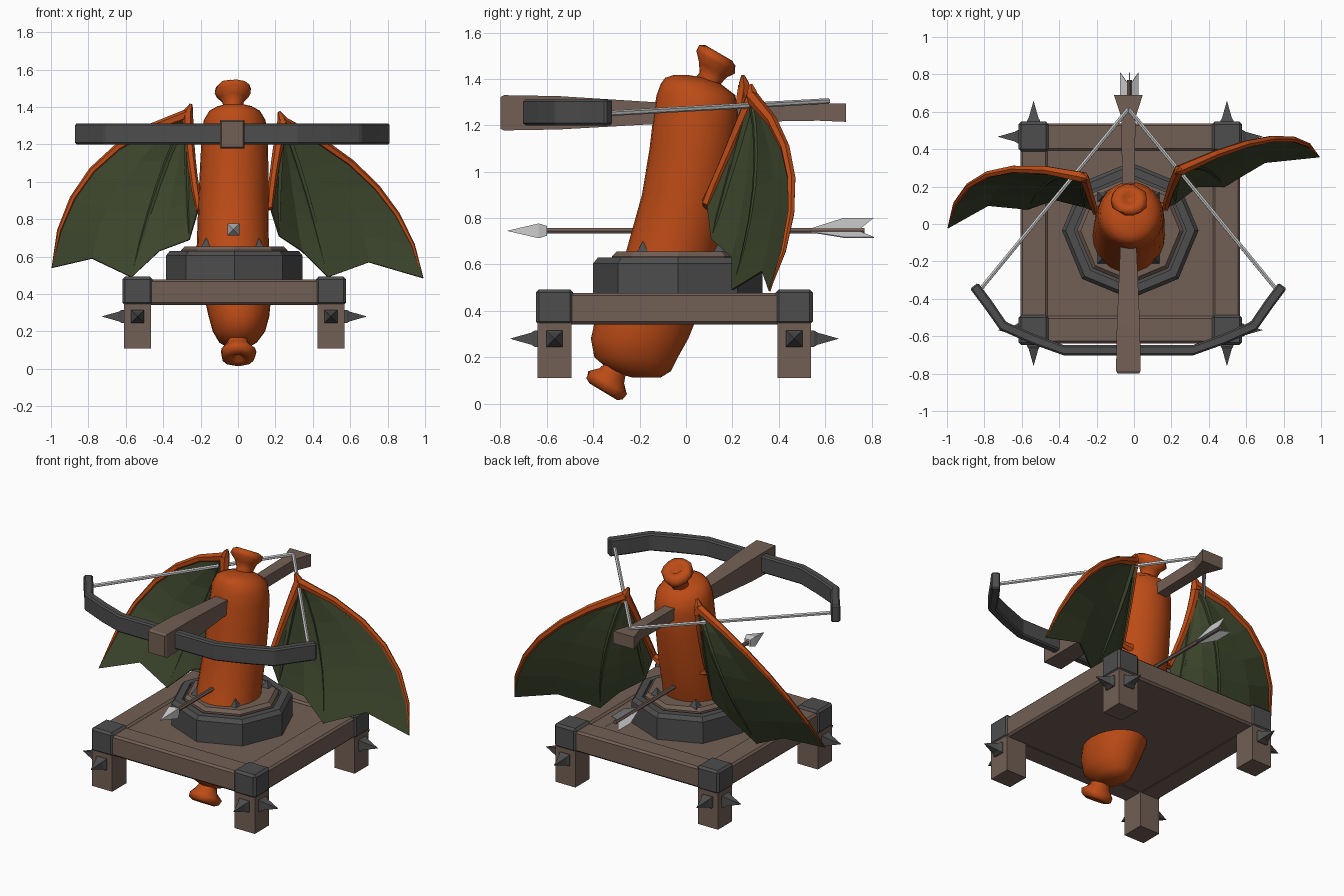
import bpy, random
from math import sin, cos, pi
from mathutils import Vector as V

random.seed(4)


def material(name, rgb):
    m = bpy.data.materials.new(name)
    m.diffuse_color = (*rgb, 1)
    return m


WOOD = material("wood", (0.17, 0.115, 0.09))
IRON = material("iron", (0.075, 0.075, 0.075))
ORANGE = material("orange_skin", (0.5, 0.07, 0.008))
GREEN = material("green_membrane", (0.045, 0.06, 0.025))


def mesh(name, verts, faces, mat=None, smooth=False, bevel=0, thick=0):
    me = bpy.data.meshes.new(name)
    me.from_pydata([tuple(v) for v in verts], [], faces)
    me.polygons.foreach_set("use_smooth", [smooth] * len(me.polygons))
    if mat:
        me.materials.append(mat)
    ob = bpy.data.objects.new(name, me)
    bpy.context.collection.objects.link(ob)
    if thick:
        mod = ob.modifiers.new("thickness", 'SOLIDIFY')
        mod.thickness, mod.offset = thick, 0
    if bevel:
        mod = ob.modifiers.new("bevel", 'BEVEL')
        mod.width, mod.segments = bevel, 1
    return ob


def loft(name, rings, mat=None, **kw):
    n, m = len(rings[0]), len(rings)
    faces = [(a * n + i, a * n + (i + 1) % n, (a + 1) * n + (i + 1) % n, (a + 1) * n + i)
             for a in range(m - 1) for i in range(n)]
    faces += [tuple(reversed(range(n))), tuple(range((m - 1) * n, m * n))]
    return mesh(name, [p for r in rings for p in r], faces, mat, **kw)


def box(name, lo, hi, mat, bevel=0.0):
    rings = [[(lo[0], lo[1], z), (hi[0], lo[1], z), (hi[0], hi[1], z), (lo[0], hi[1], z)]
             for z in (lo[2], hi[2])]
    return loft(name, rings, mat, bevel=bevel)


def tube(name, pts, radii, sides, mat=None, phase=0.0, axis=None, jitter=0, **kw):
    pts, rings = [V(p) for p in pts], []
    for k, p in enumerate(pts):
        t = V(axis) if axis else pts[min(k + 1, len(pts) - 1)] - pts[max(k - 1, 0)]
        t.normalize()
        ref = V((0, 1, 0)) if abs(t.y) < 0.9 else V((0, 0, 1))
        u = ref.cross(t).normalized()
        w = t.cross(u)
        rings.append([p + (u * cos(a) + w * sin(a)) * radii[k] * random.uniform(1 - jitter, 1 + jitter)
                      for a in (phase + 2 * pi * i / sides for i in range(sides))])
    return loft(name, rings, mat, **kw)


# Table: slab, rails, legs, iron corner caps and spikes
CX, CY = -0.02, -0.05
box("platform_slab", (-0.58, -0.61, 0.345), (0.54, 0.51, 0.465), WOOD)
for s in (-1, 1):
    y, x = CY + s * 0.515, CX + s * 0.515
    box("platform_rail_x", (-0.5, y - 0.073, 0.342), (0.46, y + 0.073, 0.478), WOOD, 0.012)
    box("platform_rail_y", (x - 0.073, -0.53, 0.342), (x + 0.073, 0.43, 0.478), WOOD, 0.012)
for sx in (-1, 1):
    for sy in (-1, 1):
        x, y = CX + sx * 0.517, CY + sy * 0.517
        box("leg", (x - 0.073, y - 0.073, 0.11), (x + 0.073, y + 0.073, 0.36), WOOD)
        box("corner_cap", (x - 0.08, y - 0.08, 0.34), (x + 0.08, y + 0.08, 0.493), IRON, 0.014)
        for d in (V((sx, 0, 0)), V((0, sy, 0))):
            c = V((x, y, 0.28))
            tube("leg_spike", [c + d * k for k in (0.06, 0.085, 0.1, 0.19)],
                 [0.05, 0.05, 0.037, 0.001], 4, IRON, pi / 4)

# Octagonal iron collar with wooden seat and studs
tube("collar", [(-0.02, -0.035, z) for z in (0.46, 0.605, 0.63, 0.63, 0.59)],
     [0.365, 0.365, 0.345, 0.3, 0.3], 8, IRON, axis=(0, 0, 1))
tube("collar_seat", [(-0.02, -0.035, z) for z in (0.46, 0.635, 0.655)], [0.285, 0.285, 0.265], 8, WOOD)
for sx in (-1, 1):
    for sy in (-1, 1):
        x, y = -0.03 + sx * 0.14, -0.02 + sy * 0.165
        tube("collar_stud", [(x, y, 0.64), (x, y, 0.655), (x, y, 0.7)], [0.036, 0.036, 0.001], 4, IRON, pi / 4)

# Sack-like body: z, y centre, y radius, x centre, x radius
profile = [(0.112, -0.17, 0.06, 0.0, 0.05), (0.14, -0.195, 0.13, 0.0, 0.1),
           (0.2, -0.215, 0.18, 0.005, 0.14), (0.28, -0.2, 0.21, 0.005, 0.162),
           (0.36, -0.175, 0.217, 0.0, 0.175), (0.5, -0.118, 0.21, -0.015, 0.19),
           (0.65, -0.06, 0.2, -0.028, 0.193), (0.9, 0.0, 0.19, -0.025, 0.187),
           (1.1, 0.03, 0.187, -0.02, 0.182), (1.25, 0.043, 0.183, -0.018, 0.176),
           (1.33, 0.043, 0.17, -0.018, 0.165), (1.38, 0.02, 0.128, -0.018, 0.135),
           (1.405, -0.005, 0.085, -0.018, 0.09), (1.416, -0.02, 0.035, -0.018, 0.04)]
loft("body", [[(xc + rx * cos(2 * pi * i / 24), yc + ry * sin(2 * pi * i / 24), z) for i in range(24)]
              for z, yc, ry, xc, rx in profile], ORANGE, smooth=True)

# Tied knots at both ends
for name, base, d in (("top_knot", V((-0.025, 0.085, 1.345)), V((0, 0.3, 0.95))),
                      ("bottom_knot", V((0.0, -0.275, 0.21)), V((0, -0.46, -0.89)))):
    tube(name, [base + d * k for k in (0, 0.06, 0.1, 0.135, 0.165, 0.178, 0.172, 0.15)],
         [0.07, 0.05, 0.066, 0.095, 0.09, 0.066, 0.035, 0.015], 14, ORANGE,
         axis=d + V((0, 0.25, 0)) * (1 if d.z > 0 else -0.3), jitter=0.08, smooth=True)

# Crossbow stock: y, half width, bottom, top
stock = [(-0.8, 0.058, 1.185, 1.322), (-0.785, 0.066, 1.178, 1.33), (-0.55, 0.062, 1.182, 1.326),
         (-0.14, 0.044, 1.205, 1.3), (0.25, 0.034, 1.215, 1.29), (0.57, 0.038, 1.22, 1.295),
         (0.69, 0.077, 1.215, 1.295)]
loft("crossbow_stock", [[(-0.03 - w, y, a), (-0.03 - w, y, b), (-0.03 + w, y, b), (-0.03 + w, y, a)]
                        for y, w, a, b in stock], WOOD)

# Crossbow limbs, mirrored around the stock
half = [V((0.345, -0.675)), V((0.51, -0.615)), V((0.67, -0.545)), V((0.75, -0.43)), V((0.825, -0.33))]
path = [V((-p.x, p.y)) for p in reversed(half)] + half
rings = []
for k, p in enumerate(path):
    t = (path[min(k + 1, len(path) - 1)] - path[max(k - 1, 0)]).normalized()
    n = V((-t.y, t.x)) * 0.027
    rings.append([(p.x - 0.03 + s * n.x, p.y + s * n.y, z)
                  for s, z in ((-1, 1.2), (-1, 1.312), (1, 1.312), (1, 1.2))])
loft("crossbow_limbs", rings, IRON, bevel=0.009)
for s in (-1, 1):
    tube("bowstring", [(-0.03 + s * 0.8, -0.36, 1.25), (-0.03, 0.615, 1.305)], [0.012, 0.012], 6)

# Arrow through the body
tube("arrow_shaft", [(-0.025, -0.62, 0.745), (-0.025, 0.77, 0.745)], [0.013, 0.013], 6, WOOD)
tube("arrow_head", [(-0.025, y, 0.745) for y in (-0.6, -0.635, -0.77)], [0.03, 0.045, 0.001], 4, phase=pi / 4)
for k in range(3):
    a = pi / 2 + k * 2 * pi / 3
    mesh("arrow_vane", [(-0.025 + r * cos(a), y, 0.745 + r * sin(a)) for y, r in
                        ((0.53, 0.008), (0.68, 0.056), (0.81, 0.056), (0.75, 0.008))],
         [(0, 1, 2, 3)], thick=0.005)


# Bat wings: each spoke runs from the wrist through a mid point to an end
def spoke(a, m, b, n=6):
    a, m, b = V(a), V(m), V(b)
    c = 2 * m - (a + b) / 2
    return [a * (1 - t) ** 2 + c * 2 * t * (1 - t) + b * t * t for t in (i / n for i in range(n + 1))]


right = ((0.24, 0.285, 1.32), [
    ((0.74, 0.455, 0.97), (0.99, 0.36, 0.485)), ((0.56, 0.38, 0.97), (0.7, 0.33, 0.57)),
    ((0.37, 0.3, 0.93), (0.48, 0.2, 0.49)), ((0.29, 0.26, 0.95), (0.34, 0.2, 0.63)),
    ((0.22, 0.19, 0.98), (0.22, 0.11, 0.71)), ((0.2, 0.19, 1.1), (0.17, 0.09, 0.87))])
left = ((-0.27, 0.25, 1.36), [
    ((-0.78, 0.265, 1.06), (-0.995, -0.02, 0.54)), ((-0.63, 0.25, 0.98), (-0.78, 0.1, 0.59)),
    ((-0.43, 0.25, 0.97), (-0.57, 0.08, 0.49)), ((-0.34, 0.22, 0.98), (-0.42, 0.13, 0.63)),
    ((-0.27, 0.17, 0.98), (-0.26, 0.09, 0.69)), ((-0.25, 0.19, 1.12), (-0.21, 0.07, 0.86))])
for side, (wrist, data), s in (("right", right, 1), ("left", left, -1)):
    sp = [spoke(wrist, m, e) for m, e in data]
    n = len(sp[0])
    mesh(side + "_wing_membrane", [p for q in sp for p in q],
         [(a * n + i, a * n + i + 1, (a + 1) * n + i + 1, (a + 1) * n + i)
          for a in range(len(sp) - 1) for i in range(n - 1)], GREEN, thick=0.008)
    tube(side + "_wing_leading_bone", sp[0], [0.03, 0.024, 0.021, 0.019, 0.016, 0.012, 0.002], 6, ORANGE)
    for k in (2, 4):
        tube(side + "_wing_finger", sp[k], [0.02, 0.018, 0.017, 0.015, 0.013, 0.01, 0.002], 5, GREEN)
    # Arm from the back to the wrist, and the thumb claw
    w = V(wrist)
    tube(side + "_wing_arm", [(s * 0.1, 0.1, 0.85)] + sp[5][::-1],
         [0.03, 0.022, 0.022, 0.022, 0.024, 0.026, 0.028, 0.03], 6, ORANGE)
    tube(side + "_wing_claw", [w - V((0, 0, 0.04)), w + V((-s * 0.005, 0, 0.02)), w + V((-s * 0.02, -0.005, 0.055))],
         [0.03, 0.025, 0.008], 6, ORANGE)
